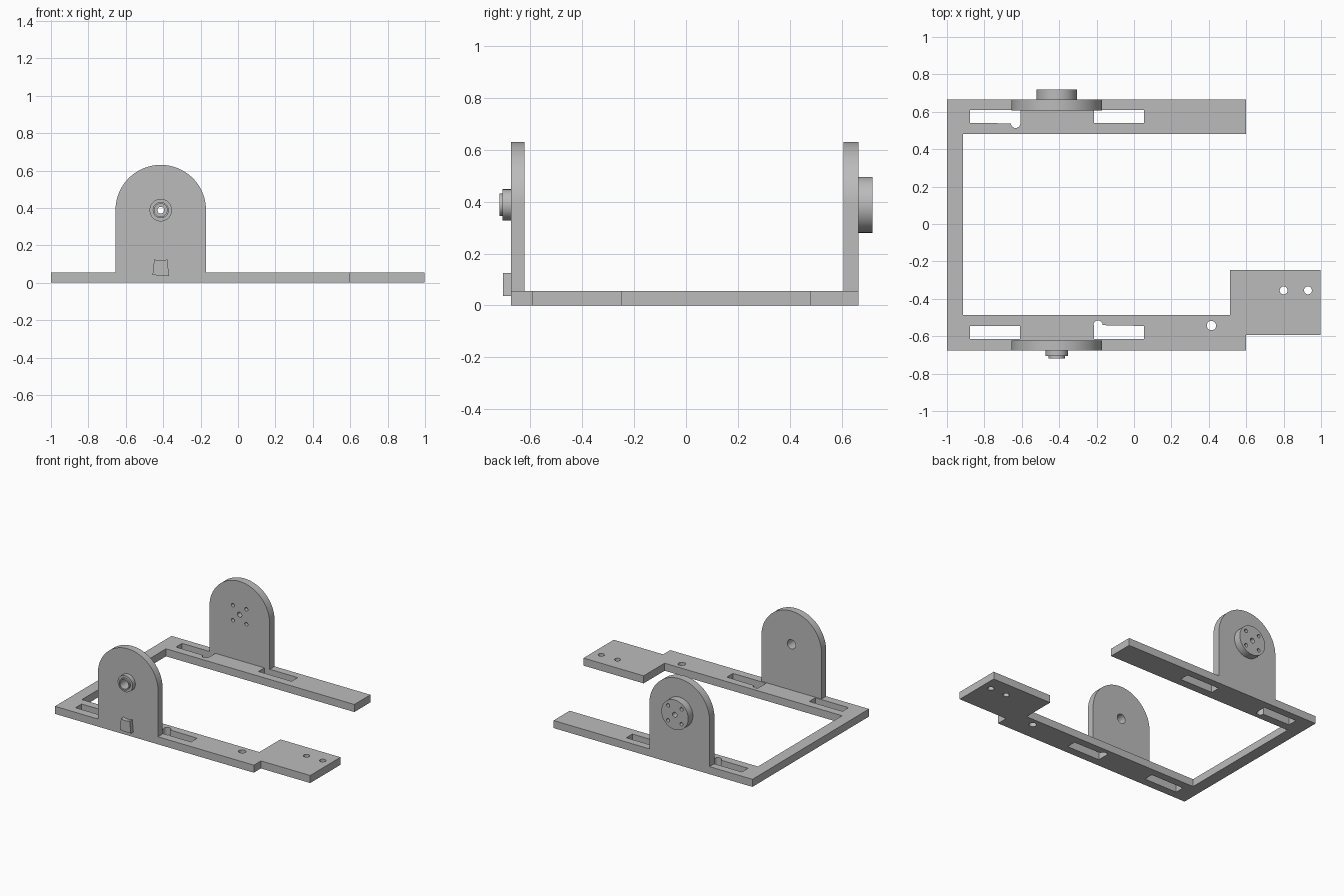
import bpy, bmesh
from math import sin, cos, pi, radians
from mathutils import Matrix

cube = bpy.data.objects.get("Cube")
if cube:
    bpy.data.objects.remove(cube)

grey = bpy.data.materials.new("plain grey")
grey.use_nodes = True
grey.diffuse_color = (0.5, 0.5, 0.5, 1)
grey.node_tree.nodes["Principled BSDF"].inputs["Base Color"].default_value = (0.5, 0.5, 0.5, 1)


def arc(cx, cy, r, start=0, end=360, n=40):
    """Points on an arc; a full turn leaves out the repeated last point."""
    last = n if end - start == 360 else n + 1
    angles = [radians(start + (end - start) * i / n) for i in range(last)]
    return [(cx + r * cos(a), cy + r * sin(a)) for a in angles]


def rect(x0, x1, y0, y1):
    return [(x0, y0), (x1, y0), (x1, y1), (x0, y1)]


def plate(name, loops, low, high, upright=False):
    """Extrude an outline with holes along z, or along y when upright."""
    curve = bpy.data.curves.new(name, "CURVE")
    curve.dimensions = "2D"
    curve.fill_mode = "BOTH"
    curve.extrude = (high - low) / 2
    for loop in loops:
        spline = curve.splines.new("POLY")
        spline.points.add(len(loop) - 1)
        for point, (u, v) in zip(spline.points, loop):
            point.co = (u, v, 0, 1)
        spline.use_cyclic_u = True
    temp = bpy.data.objects.new(name + " outline", curve)
    bpy.context.collection.objects.link(temp)
    graph = bpy.context.evaluated_depsgraph_get()
    mesh = bpy.data.meshes.new_from_object(temp.evaluated_get(graph))
    bpy.data.objects.remove(temp)

    # Weld the caps to the walls and stand the plate in place
    middle = (low + high) / 2
    place = Matrix.Translation((0, 0, middle))
    if upright:
        place = Matrix.Translation((0, middle, 0)) @ Matrix.Rotation(pi / 2, 4, "X")
    bm = bmesh.new()
    bm.from_mesh(mesh)
    bmesh.ops.remove_doubles(bm, verts=bm.verts, dist=0.0002)
    bm.transform(place)
    bmesh.ops.recalc_face_normals(bm, faces=bm.faces)
    bm.to_mesh(mesh)
    bm.free()

    mesh.name = name
    mesh.materials.clear()
    mesh.materials.append(grey)
    obj = bpy.data.objects.new(name, mesh)
    bpy.context.collection.objects.link(obj)
    bpy.ops.object.select_all(action="DESELECT")
    obj.select_set(True)
    bpy.context.view_layer.objects.active = obj
    bpy.ops.object.shade_smooth_by_angle(angle=radians(30))
    return obj


THICK = 0.055
CX, CZ = -0.413, 0.388      # axis of both pivots
FRONT, BACK = -0.675, 0.665

# Open frame with the mounting tab at the end of the front arm
outline = [(-1, FRONT), (0.6, FRONT), (0.6, -0.594), (0.997, -0.594),
           (0.997, -0.246), (0.513, -0.246), (0.513, -0.487), (-0.915, -0.487),
           (-0.915, 0.48), (0.6, 0.48), (0.6, BACK), (-1, BACK)]
# Slots; one in each arm has a round notch at its inner corner
back_notched = ([(-0.877, 0.61), (-0.877, 0.54)]
                + arc(-0.633, 0.538, 0.025, 180, 360, 20) + [(-0.608, 0.61)])
front_notched = ([(-0.214, -0.615), (0.053, -0.615), (0.053, -0.545)]
                 + arc(-0.192, -0.541, 0.025, 0, 170, 20) + [(-0.214, -0.545)])
slots = [back_notched, front_notched,
         rect(-0.214, 0.053, 0.54, 0.61), rect(-0.877, -0.61, -0.615, -0.545)]
bolts = [arc(0.414, -0.543, 0.025), arc(0.80, -0.355, 0.021), arc(0.93, -0.355, 0.021)]
plate("base_frame", [outline] + slots + bolts, 0, THICK)

# Round-topped uprights
arch = ([(CX - 0.242, THICK), (CX + 0.242, THICK)]
        + arc(CX, CZ, 0.242, 0, 180, 48))
bore = arc(CX, CZ, 0.034)
screws = [arc(CX, CZ, 0.018)] + [arc(CX + dx, CZ + dz, 0.013, n=20)
                                 for dx in (-0.054, 0.054) for dz in (-0.054, 0.054)]
plate("front_upright", [arch, bore], FRONT, -0.622, True)
plate("back_upright", [arch] + screws, 0.608, BACK, True)

# Stepped bushing on the front and drilled hub on the back
plate("bushing_collar", [arc(CX, CZ, 0.06), bore], -0.707, FRONT, True)
plate("bushing_lip", [arc(CX, CZ, 0.043), bore], -0.719, -0.707, True)
plate("back_hub", [arc(CX, CZ, 0.108, n=64)] + screws, BACK, 0.719, True)

# Small tapered lug with a dished top
lug = [(CX - 0.044, 0.042), (CX, 0.037), (CX + 0.044, 0.037), (CX + 0.035, 0.125),
       (CX + 0.014, 0.119), (CX - 0.014, 0.119), (CX - 0.035, 0.125)]
plate("front_lug", [lug], -0.705, FRONT, True)
